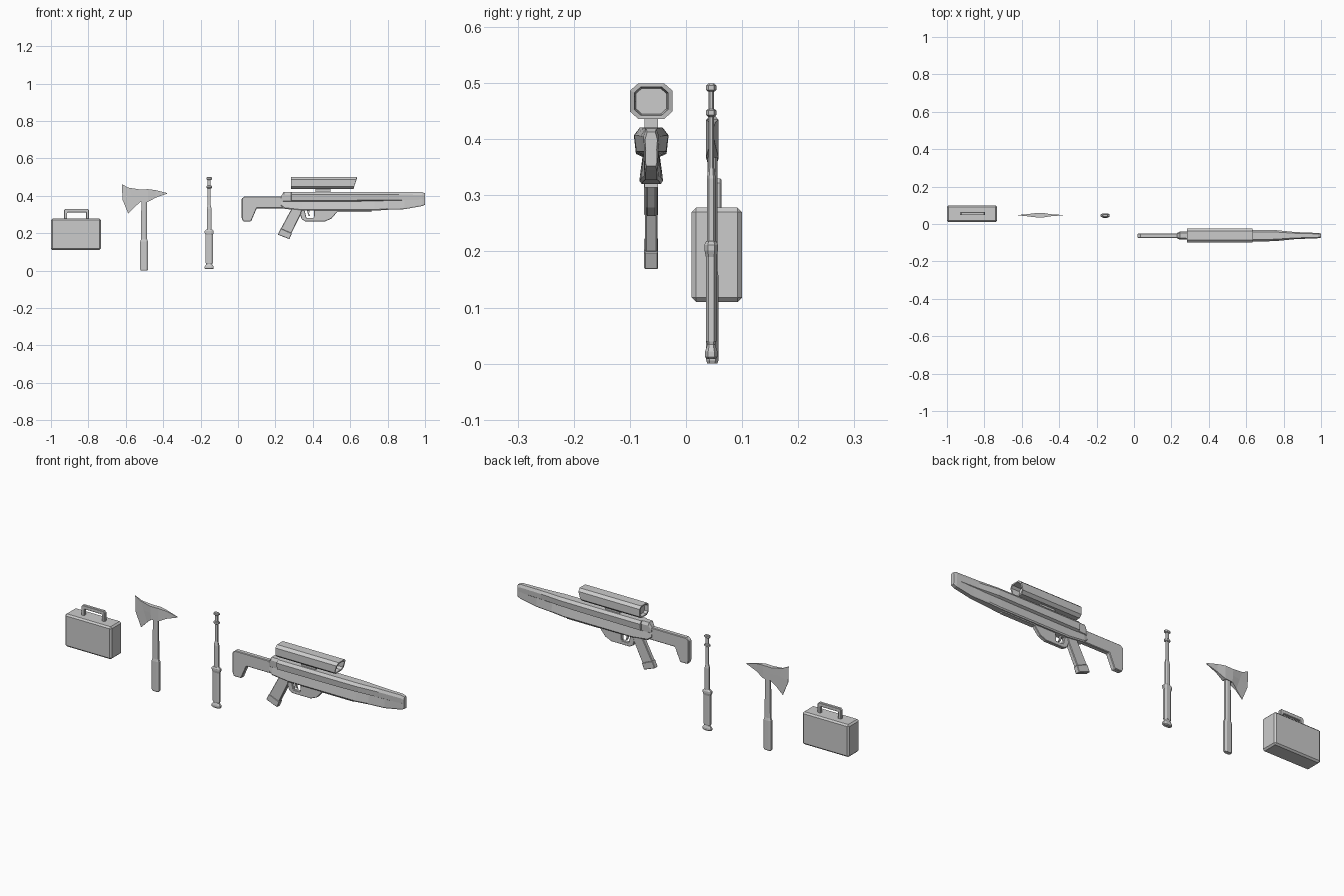
import bpy, bmesh, math


def loft(name, rings, bevel=0):
    """Skin a closed solid through rings of equal point count."""
    bm = bmesh.new()
    loops = [[bm.verts.new(p) for p in r] for r in rings]
    n = len(loops[0])
    for a, b in zip(loops, loops[1:]):
        for i in range(n):
            j = (i + 1) % n
            bm.faces.new((a[i], a[j], b[j], b[i]))
    bm.faces.new(loops[0][::-1])
    bm.faces.new(loops[-1])
    bmesh.ops.recalc_face_normals(bm, faces=bm.faces)
    me = bpy.data.meshes.new(name)
    bm.to_mesh(me)
    bm.free()
    ob = bpy.data.objects.new(name, me)
    bpy.context.collection.objects.link(ob)
    if bevel:
        m = ob.modifiers.new("bevel", 'BEVEL')
        m.width = bevel
        m.segments = 1
        m.limit_method = 'ANGLE'
        m.angle_limit = math.radians(50)
    return ob


def prism(name, pts, y, half, bevel=0):
    """Extrude an x-z outline along y."""
    return loft(name, [[(x, y + s * half, z) for x, z in pts] for s in (-1, 1)], bevel)


def box(name, x0, x1, y0, y1, z0, z1, bevel=0):
    return prism(name, [(x0, z0), (x1, z0), (x1, z1), (x0, z1)],
                 (y0 + y1) / 2, (y1 - y0) / 2, bevel)


def column(name, cx, cy, stations):
    """Vertical flattened octagon through stations (z, half x, half y)."""
    k = 0.5
    oct8 = [(1, k), (k, 1), (-k, 1), (-1, k), (-1, -k), (-k, -1), (k, -1), (1, -k)]
    return loft(name, [[(cx + u * a, cy + v * b, z) for u, v in oct8]
                       for z, a, b in stations])


# Carry case
box("case_body", -1.0, -0.733, 0.01, 0.10, 0.11, 0.278, 0.008)
prism("case_handle", [(-.93, .275), (-.93, .322), (-.923, .33), (-.803, .33), (-.796, .322),
                      (-.796, .275), (-.813, .275), (-.813, .311), (-.913, .311), (-.913, .275)],
      0.055, 0.008, 0.002)

# Axe
AY = 0.047
column("axe_handle", -0.502, AY, [(0, .018, .009), (.006, .021, .011), (.155, .021, .011),
                                 (.168, .016, .009), (.38, .015, .009)])
cols = [([(-.62, .461), (-.618, .38), (-.587, .305)], .001),
        ([(-.585, .443), (-.57, .40), (-.55, .343)], .004),
        ([(-.527, .434), (-.525, .40), (-.522, .366)], .011),
        ([(-.48, .435), (-.48, .40), (-.48, .368)], .011),
        ([(-.44, .430), (-.44, .41), (-.44, .390)], .005),
        ([(-.38, .415), (-.38, .413), (-.38, .411)], .001)]
loft("axe_head", [[(x, AY - h, z) for x, z in c] + [(x, AY + h, z) for x, z in c[::-1]]
                  for c, h in cols])

# Telescopic baton
BX, BY = -0.154, 0.045
column("baton_pommel", BX, BY, [(.008, .02, .008), (.012, .024, .011), (.022, .024, .011),
                               (.034, .016, .007), (.042, .018, .009)])
column("baton_grip", BX, BY, [(.04, .019, .0095), (.19, .019, .0095), (.202, .024, .012),
                             (.212, .024, .012), (.219, .016, .009)])
column("baton_shaft", BX, BY, [(.215, .013, .008), (.33, .013, .008), (.35, .008, .005),
                              (.49, .008, .005)])
for i, z in enumerate((.44, .485)):
    column(f"baton_ring_{i + 1}", BX, BY, [(z, .011, .006), (z + .003, .015, .009),
                                          (z + .011, .015, .009), (z + .014, .011, .006)])

# Rifle
RY = -0.062
prism("rifle_stock", [(.02, .385), (.035, .397), (.25, .397), (.25, .333), (.10, .333),
                      (.07, .263), (.027, .263), (.02, .28)], RY, .0125, .003)

# Upper body: hexagonal shroud tapering to the muzzle (x, half y, bottom, top)
upper = [(.23, .014, .362, .397), (.245, .021, .366, .421), (.284, .022, .366, .421),
         (.285, .031, .368, .421), (.64, .031, .370, .421), (.75, .030, .372, .421),
         (.86, .019, .372, .420), (.985, .014, .372, .419), (1.0, .011, .374, .413)]
loft("rifle_upper_body", [[(x, RY + s * f * w, z) for s, f, z in
                           [(1, .65, t), (1, 1, t - .014), (1, .88, b + .006), (1, .45, b),
                            (-1, .45, b), (-1, .88, b + .006), (-1, 1, t - .014), (-1, .65, t)]]
                          for x, w, b, t in upper])

# Lower body: handguard flaring downwards (x, top half y, bottom half y, bottom)
lower = [(.23, .012, .014, .345), (.25, .014, .02, .330), (.34, .013, .021, .32),
         (.73, .013, .021, .32), (.80, .013, .018, .325), (.89, .013, .013, .328),
         (.985, .013, .012, .345), (1.0, .010, .010, .352)]
loft("rifle_lower_body", [[(x, RY - a, .38), (x, RY + a, .38), (x, RY + b, z + .006),
                           (x, RY + b * .8, z), (x, RY - b * .8, z), (x, RY - b, z + .006)]
                          for x, a, b, z in lower])
box("rifle_under_rail", .53, .715, RY - .012, RY + .012, .314, .33)

# Grip, trigger guard and trigger
prism("rifle_grip", [(.29, .335), (.345, .335), (.335, .30), (.285, .198), (.228, .222),
                     (.275, .31)], RY, .0115, .003)
prism("rifle_grip_cap", [(.228, .225), (.288, .199), (.275, .168), (.213, .192)],
      RY, .0125, .002)
prism("rifle_trigger_guard", [(.325, .325), (.34, .275), (.36, .263), (.465, .263), (.50, .278),
                              (.54, .325), (.408, .325), (.405, .282), (.366, .282),
                              (.355, .325)], RY, .009, .002)
prism("rifle_trigger", [(.368, .325), (.384, .325), (.38, .305), (.386, .29), (.376, .293)],
      RY, .004)

# Scope: octagonal tube with recessed ends and slanted front
box("scope_mount", .415, .495, RY - .012, RY + .012, .415, .442)
oct_s = [(1, .6), (.62, 1), (-.62, 1), (-1, .6), (-1, -.6), (-.62, -1), (.62, -1), (1, -.6)]


def scope_ring(x, f, slant=0):
    return [(x + slant * v, RY + u * .0375 * f, .468 + v * .0315 * f) for u, v in oct_s]


loft("scope_tube", [scope_ring(.30, .72), scope_ring(.283, .8), scope_ring(.283, 1),
                    scope_ring(.627, 1, .009), scope_ring(.627, .8, .009),
                    scope_ring(.59, .72)])
